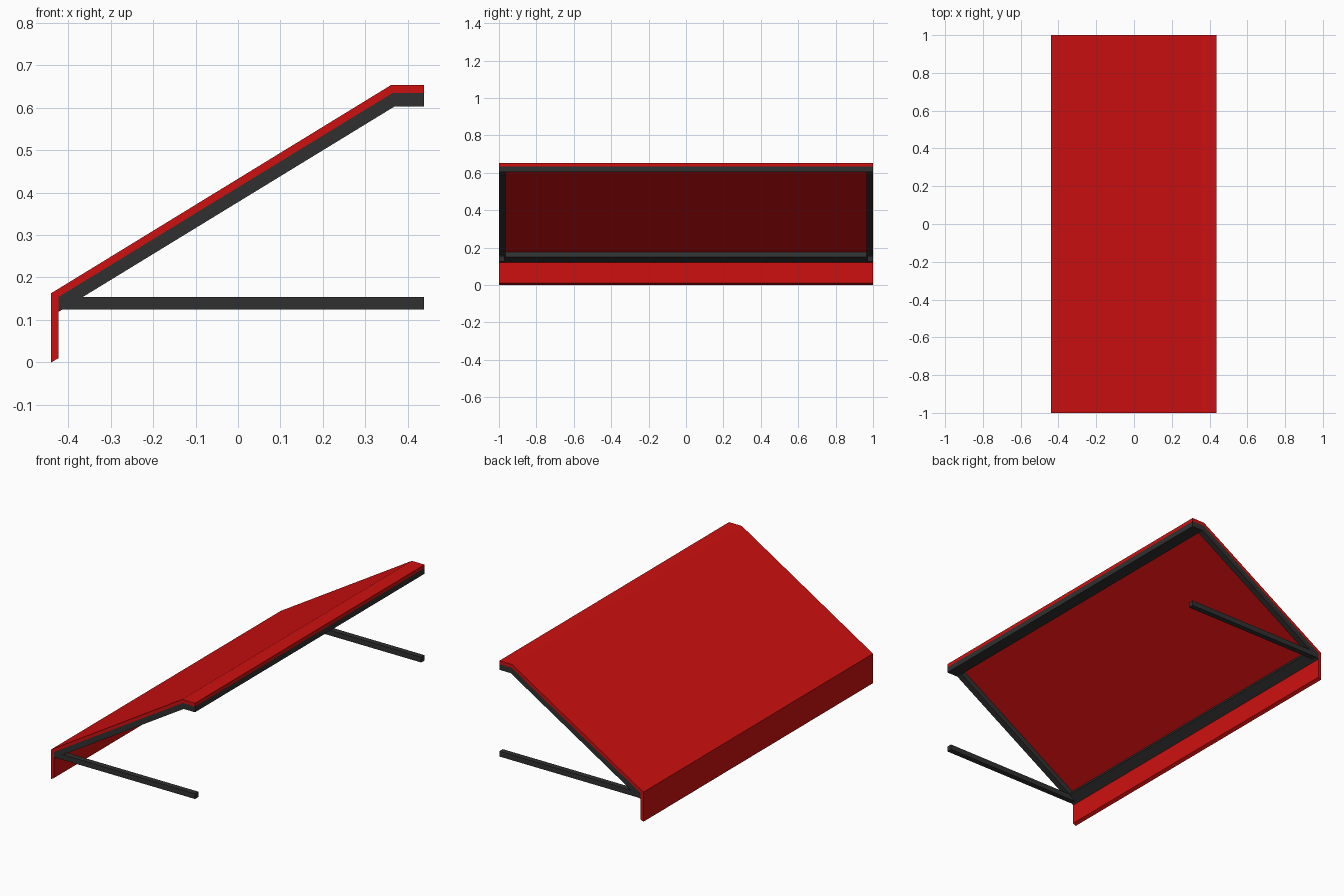
import bpy, bmesh

if "Cube" in bpy.data.objects:
    bpy.data.objects.remove(bpy.data.objects["Cube"])


def material(name, color):
    m = bpy.data.materials.new(name)
    m.diffuse_color = color
    m.use_nodes = True
    m.node_tree.nodes["Principled BSDF"].inputs["Base Color"].default_value = m.diffuse_color
    return m


RED = material("red_fabric", (0.62, 0.005, 0.005, 1))
DARK = material("dark_metal", (0.03, 0.03, 0.03, 1))


def extrude_profile(name, profile, y0, y1, mat):
    """Extrude a closed x-z profile from y0 to y1."""
    bm = bmesh.new()
    face = bm.faces.new([bm.verts.new((x, y0, z)) for x, z in profile])
    ext = bmesh.ops.extrude_face_region(bm, geom=[face])
    moved = [v for v in ext["geom"] if isinstance(v, bmesh.types.BMVert)]
    bmesh.ops.translate(bm, verts=moved, vec=(0, y1 - y0, 0))
    bmesh.ops.recalc_face_normals(bm, faces=bm.faces)
    mesh = bpy.data.meshes.new(name)
    bm.to_mesh(mesh)
    bm.free()
    mesh.materials.append(mat)
    obj = bpy.data.objects.new(name, mesh)
    bpy.context.collection.objects.link(obj)
    return obj


XL, XR, XI = -0.44, 0.438, -0.423   # outer front edge, wall edge, valance inner face
BAR = 0.034                         # frame bar width

# Fabric canopy: hanging valance, sloped sheet and flat wall flap
extrude_profile("canopy", [
    (XL, 0), (XL, 0.163), (0.36, 0.653), (XR, 0.653),
    (XR, 0.634), (0.363, 0.634), (XI, 0.154), (XI, 0.01)], -1, 1, RED)

# Side rafters and horizontal support arms
for side, s in (("left", -1), ("right", 1)):
    extrude_profile("rafter_" + side, [
        (XI, 0.154), (0.363, 0.634), (XR, 0.634),
        (XR, 0.603), (0.369, 0.603), (XI, 0.119)], s * (1 - BAR), s, DARK)
    extrude_profile("arm_" + side, [
        (XI, 0.125), (XR, 0.125), (XR, 0.154), (XI, 0.154)],
        s * 0.97, s, DARK)

# Cross bars along the wall and along the front edge
extrude_profile("wall_bar", [
    (0.363, 0.634), (XR, 0.634), (XR, 0.603), (0.369, 0.603)],
    -1 + BAR, 1 - BAR, DARK)
extrude_profile("front_bar", [
    (XI, 0.154), (-0.388, 0.175), (-0.372, 0.15), (XI, 0.119)],
    -1 + BAR, 1 - BAR, DARK)
